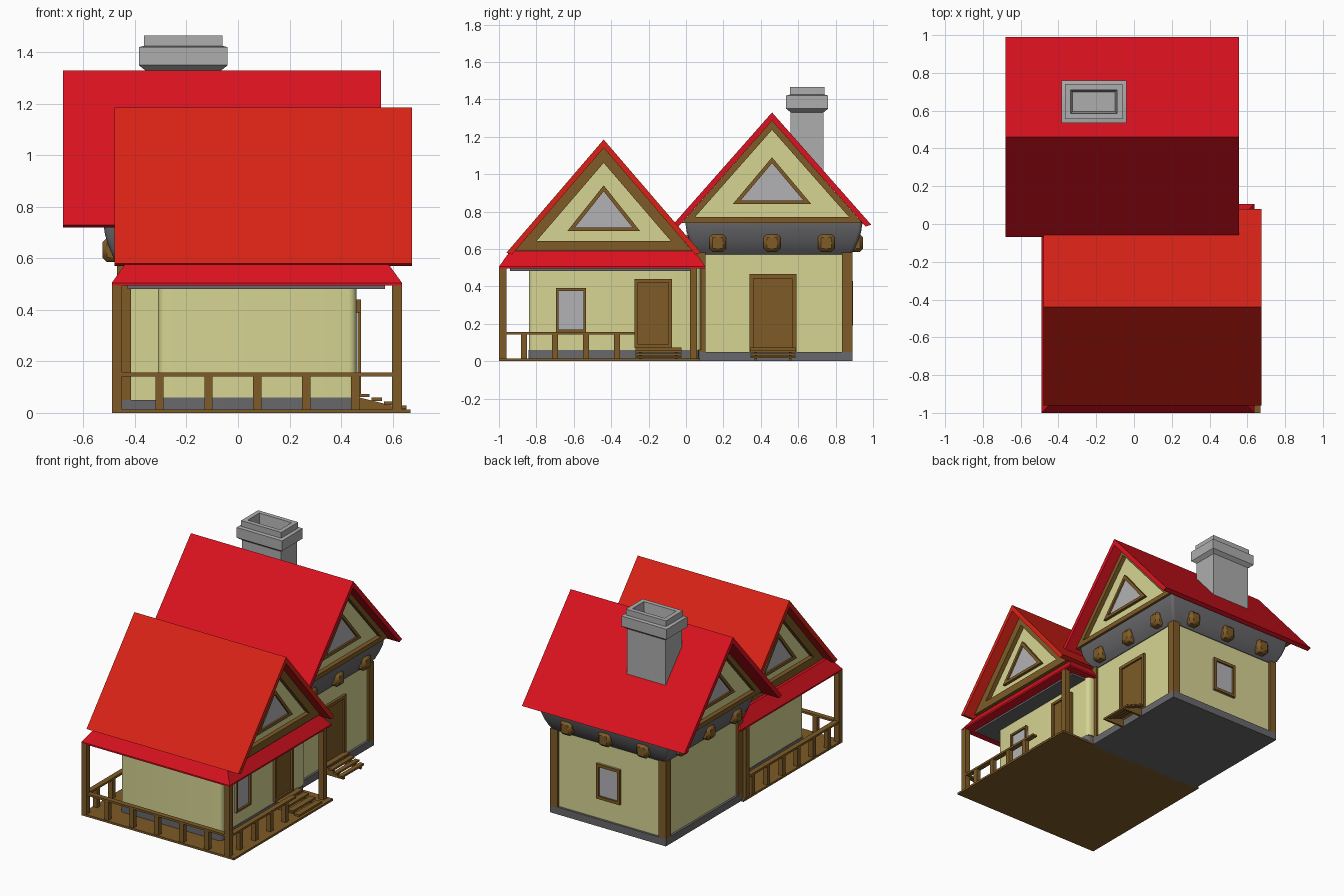
import bpy, bmesh, math
from mathutils import Vector

if "Cube" in bpy.data.objects:
    bpy.data.objects.remove(bpy.data.objects["Cube"])


def mat(name, r, g, b):
    m = bpy.data.materials.new(name)
    m.diffuse_color = (r, g, b, 1)
    m.use_nodes = True
    m.node_tree.nodes["Principled BSDF"].inputs["Base Color"].default_value = m.diffuse_color
    return m


PLASTER = mat("plaster", .68, .66, .29)
WOOD = mat("wood", .21, .105, .02)
RED = mat("rear_red", .70, .006, .014)
RED2 = mat("front_red", .70, .016, .008)
GLASS = mat("glass", .45, .45, .47)
STONE = mat("stone", .14, .14, .15)
PALE = mat("chimney_grey", .42, .42, .42)


def loft(name, rings, m, wrap=False):
    """Skin matching rings; cap the ends, or join last to first when wrap."""
    bm = bmesh.new()
    vs = [[bm.verts.new(p) for p in r] for r in rings]
    n = len(vs[0])
    for a, b in zip(vs, vs[1:] + ([vs[0]] if wrap else [])):
        for i in range(n):
            j = (i + 1) % n
            bm.faces.new((a[i], a[j], b[j], b[i]))
    if not wrap:
        bm.faces.new(vs[0])
        bm.faces.new(vs[-1])
    bmesh.ops.recalc_face_normals(bm, faces=bm.faces)
    me = bpy.data.meshes.new(name)
    bm.to_mesh(me)
    bm.free()
    ob = bpy.data.objects.new(name, me)
    bpy.context.collection.objects.link(ob)
    me.materials.append(m)
    return ob


def rect(x0, x1, y0, y1, z, g=0, r=0):
    """Horizontal rectangle grown by g, with optional rounded corners."""
    x0, x1, y0, y1 = x0 - g, x1 + g, y0 - g, y1 + g
    if not r:
        return [(x0, y0, z), (x1, y0, z), (x1, y1, z), (x0, y1, z)]
    cs = [(x1 - r, y1 - r), (x0 + r, y1 - r), (x0 + r, y0 + r), (x1 - r, y0 + r)]
    return [(cx + r * math.cos(a), cy + r * math.sin(a), z)
            for k, (cx, cy) in enumerate(cs)
            for a in [math.pi / 2 * (k + t / 4) for t in range(5)]]


def box(name, x0, x1, y0, y1, z0, z1, m, r=0):
    return loft(name, [rect(x0, x1, y0, y1, z0, 0, r), rect(x0, x1, y0, y1, z1, 0, r)], m)


def at_x(pts, x):
    return [(x, y, z) for y, z in pts]


def inset(tri, d):
    """Inset a triangle by distance d towards its incentre."""
    p = [Vector(q) for q in tri]
    s = [(p[1] - p[2]).length, (p[2] - p[0]).length, (p[0] - p[1]).length]
    c = sum((a * b for a, b in zip(p, s)), Vector((0, 0))) / sum(s)
    u, v = p[1] - p[0], p[2] - p[0]
    rad = abs(u.x * v.y - u.y * v.x) / sum(s)
    return [tuple(c + (q - c) * (1 - d / rad)) for q in p]


def tri_frame(name, tri, d, x0, x1):
    i = inset(tri, d)
    loft(name, [at_x(tri, x0), at_x(tri, x1), at_x(i, x1), at_x(i, x0)], WOOD, True)


def gable_roof(tag, yc, half, zr, ze, rx, gx, trim, win, m):
    """Chevron roof, plaster gable prism, rake trims and triangular windows."""
    t, k = .045, (zr - ze) / half
    prof = [(yc - half, ze), (yc, zr), (yc + half, ze),
            (yc + half - .03, ze - .01), (yc, zr - t), (yc - half + .03, ze - .01)]
    loft(tag + "_roof", [at_x(prof, rx[0]), at_x(prof, rx[1])], m)
    h = (zr - t - ze - .01) / k
    tri = [(yc - h, ze + .01), (yc + h, ze + .01), (yc, zr - t)]
    loft(tag + "_gable", [at_x(tri, gx[0]), at_x(tri, gx[1])], PLASTER)
    hw, z0, z1 = win
    w = [(yc - hw, z0), (yc + hw, z0), (yc, z1)]
    for side, x, s in (("left", gx[0], -1), ("right", gx[1], 1)):
        tri_frame(f"{tag}_gable_trim_{side}", tri, trim, x - .01 * s, x + .03 * s)
        tri_frame(f"{tag}_gable_window_frame_{side}", w, .02, x - .01 * s, x + .02 * s)
        g = inset(w, .015)
        loft(f"{tag}_gable_glass_{side}", [at_x(g, x - .01 * s), at_x(g, x + .008 * s)], GLASS)


def framed(name, x, y0, y1, z0, z1, panel, w=.016):
    """Framed door or window on a wall facing +x."""
    obs = [box(name + "_panel", x - .02, x + .006, y0, y1, z0, z1, panel)]
    for tag, a, b, c, d in (("jamb_a", y0, y0 + w, z0, z1), ("jamb_b", y1 - w, y1, z0, z1),
                            ("head", y0, y1, z1 - w, z1), ("sill", y0, y1, z0, z0 + w)):
        obs.append(box(f"{name}_{tag}", x - .02, x + .018, a, b, c, d, WOOD))
    return obs


# Rear house: plinth, walls, corner beams, flared cove
X0, X1, Y0, Y1 = -.47, .41, .05, .89
box("rear_plinth", X0, X1, Y0, Y1, 0, .05, STONE)
box("rear_walls", X0 + .015, X1 - .015, Y0 + .015, Y1 - .015, .05, .6, PLASTER)
for i, x in enumerate((X0, X1 - .055)):
    for j, y in enumerate((Y0, Y1 - .055)):
        box(f"corner_beam_{i}{j}", x, x + .055, y, y + .055, .045, .58, WOOD)
loft("flared_cove", [rect(X0, X1, Y0, Y1, z, g, .02) for z, g in
                     ((.57, -.01), (.60, .012), (.64, .03), (.69, .046), (.735, .053), (.75, .053))], STONE)

# Beam ends poking out of the cove on every side
ends = [(x, y) for x in (X0 - .012, X1 + .012) for y in (.17, .46, .75)]
ends += [(x, y) for y in (Y0 - .012, Y1 + .012) for x in (-.32, -.03, .26)]
for i, (x, y) in enumerate(ends):
    ob = box(f"beam_end_{i}", x - .045, x + .045, y - .045, y + .045, .585, .68, WOOD)
    mod = ob.modifiers.new("bevel", "BEVEL")
    mod.width, mod.segments = .018, 1

gable_roof("rear", .46, .53, 1.33, .73, (-.68, .555), (-.53, .45), .032, (.21, .84, 1.09), RED)

# Rear house openings
framed("rear_door", X1 - .015, .34, .59, .05, .465, WOOD, .022)
for ob in framed("back_window", 0, -.09, .09, .19, .43, GLASS, .02):
    ob.rotation_euler.z = math.pi / 2
    ob.location = (-.03, Y1 - .015, 0)

# Chimney with collar and open top
cr = (-.36, -.065, .56, .735)
loft("chimney", [rect(*cr, z, g) for z, g in
                 ((.85, 0), (1.33, 0), (1.35, .025), (1.42, .025), (1.425, .005),
                  (1.465, .005), (1.465, -.025), (1.38, -.035))], PALE)

# Front house: floor, plinth, walls, ceiling, skirt roof
box("porch_floor", -.49, .67, -1, .075, 0, .014, WOOD)
box("front_plinth", -.312, .462, -.842, .07, .01, .06, STONE, .03)
box("front_walls", -.31, .46, -.84, .08, .06, .5, PLASTER, .03)
box("porch_ceiling", -.43, .57, -.94, .05, .482, .5, STONE)
loft("skirt_roof", [rect(-.49, .637, -1, .105, .495), rect(-.49, .637, -1, .105, .505),
                    rect(-.43, .575, -.94, .045, .59)], RED)
gable_roof("front", -.44, .52, 1.185, .58, (-.48, .675), (-.38, .57), .052, (.195, .695, .94), RED2)
framed("front_door", .46, -.275, -.075, .07, .44, WOOD, .018)
framed("front_window", .46, -.695, -.535, .155, .39, GLASS, .014)

# Porch posts, rails and balusters
for i, (x, y) in enumerate(((-.47, -.98), (.617, -.98), (.617, .04), (-.47, .03))):
    box(f"porch_post_{i}", x - .019, x + .019, y - .019, y + .019, .01, .5, WOOD)
box("rail_front", -.47, .617, -.995, -.96, .142, .156, WOOD)
box("rail_left", -.488, -.452, -.98, .04, .142, .156, WOOD)
box("rail_right", .6, .635, -.98, -.275, .142, .156, WOOD)
bal = [(-.305 + .19 * i, -.978) for i in range(5)]
bal += [(-.47, -.865 + .165 * i) for i in range(6)]
bal += [(.617, -.865 + .165 * i) for i in range(4)]
for i, (x, y) in enumerate(bal):
    box(f"baluster_{i}", x - .016, x + .016, y - .016, y + .016, .01, .145, WOOD)

# Slatted steps on sloping stringers
for tag, xs, ya, yb, step in (("front", .47, -.27, -.025, .048), ("rear", .41, .345, .585, .036)):
    for i in range(4):
        x, z = xs + step * i, .065 - .015 * i
        box(f"{tag}_step_{i}", x, x + step * .85, ya, yb, z - .004, z + .009, WOOD)
    for j, y in enumerate((ya + .02, yb - .035)):
        side = [(xs, 0), (xs, .06), (xs + step * 3.8, .015), (xs + step * 3.8, 0)]
        loft(f"{tag}_stringer_{j}", [[(a, y, b) for a, b in side],
                                     [(a, y + .015, b) for a, b in side]], WOOD)

# Smooth the rounded parts, keep the edges crisp
bpy.ops.object.select_all(action='SELECT')
bpy.context.view_layer.objects.active = bpy.data.objects["rear_walls"]
bpy.ops.object.shade_smooth_by_angle(angle=math.radians(32))
